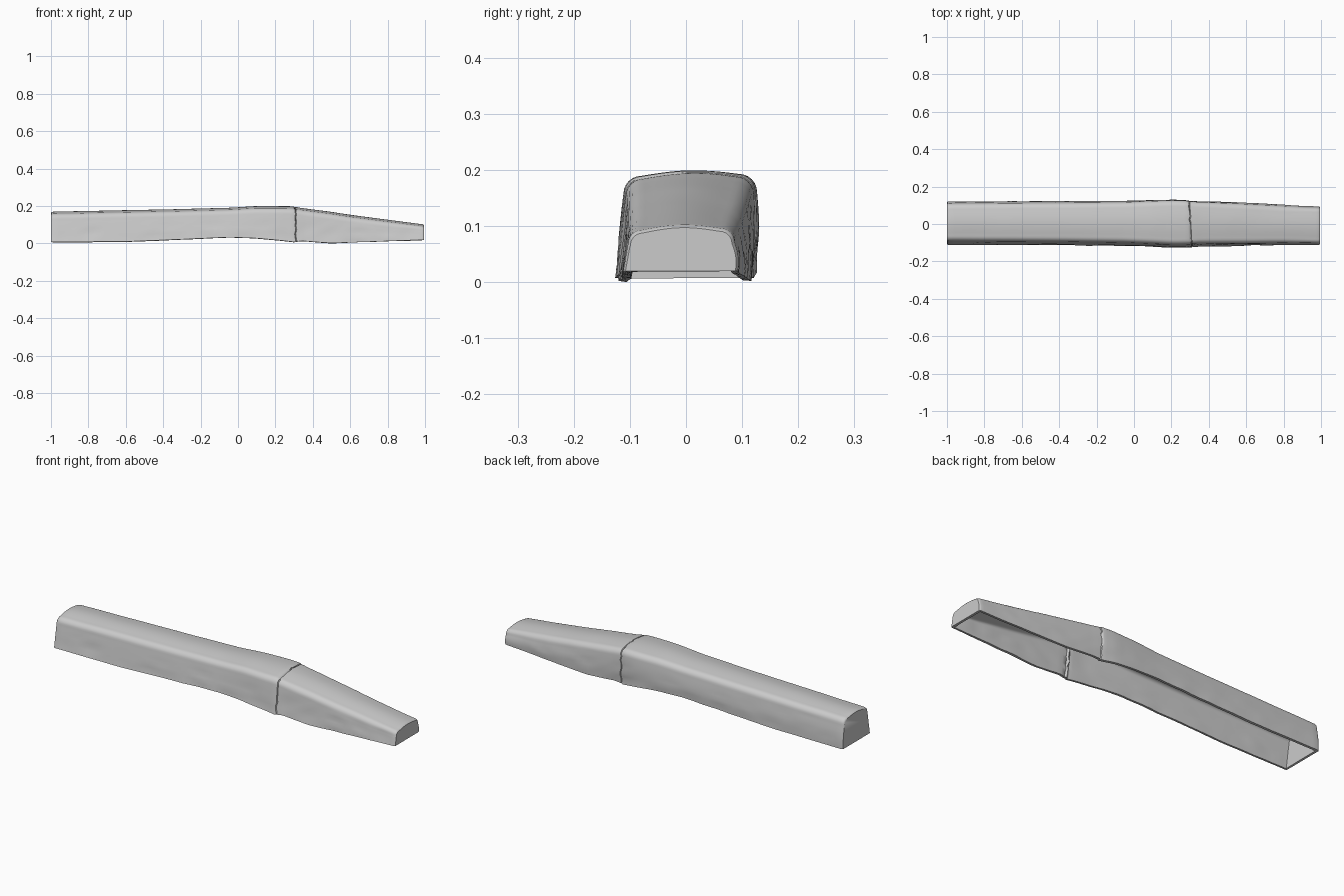
import bpy, bmesh, math
from mathutils import Vector, noise

if "Cube" in bpy.data.objects:
    bpy.data.objects.remove(bpy.data.objects["Cube"])

# Stations: x, top z, bottom z, front bottom y, front top y, back top y, back bottom y
ST = [
    (-1.00, .174, .012, -.112, -.092, .110, .121),
    (-0.60, .182, .014, -.114, -.094, .113, .122),
    (-0.35, .187, .024, -.116, -.096, .114, .122),
    (-0.05, .195, .037, -.120, -.100, .117, .123),
    (0.10, .204, .032, -.123, -.106, .123, .126),
    (0.22, .204, .021, -.128, -.112, .127, .127),
    (0.29, .203, .012, -.128, -.110, .124, .122),
    (0.33, .195, .018, -.122, -.106, .119, .119),
    (0.50, .173, .006, -.120, -.105, .112, .117),
    (0.65, .151, .011, -.116, -.105, .106, .110),
    (0.995, .106, .024, -.112, -.103, .086, .092),
]


def station(x):
    x = min(max(x, ST[0][0]), ST[-1][0])
    for a, b in zip(ST, ST[1:]):
        if x <= b[0]:
            t = (x - a[0]) / (b[0] - a[0])
            return [p + (q - p) * t for p, q in zip(a[1:], b[1:])]


def ring(x, shrink=0.0):
    """Open U-shaped profile with rounded upper corners."""
    zt, zb, fb, ft, bt, bb = station(x)
    zt, fb, ft, bt, bb = zt - shrink, fb + shrink, ft + shrink, bt - shrink, bb - shrink
    h = zt - zb
    r = min(.032, h * .28)
    zs = zt - .007 - r
    pts = [(fb + (ft - fb) * i / 7, zb + (zs - zb) * i / 7) for i in range(7)]
    for i in range(7):
        a = math.pi - i * math.pi / 12
        pts.append((ft + r + r * math.cos(a), zs - .003 + r * math.sin(a)))
    for i in range(1, 10):
        u = i / 10
        pts.append((ft + r + (bt - ft - 2 * r) * u,
                    zs - .003 + r + .003 * u + .008 * math.sin(math.pi * u)))
    for i in range(7):
        a = math.pi / 2 - i * math.pi / 12
        pts.append((bt - r + r * math.cos(a), zs + r * math.sin(a)))
    for i in range(1, 8):
        u = i / 7
        pts.append((bt + (bb - bt) * u + .004 * math.sin(math.pi * u), zs + (zb - zs) * u))
    return pts


# Ring positions (x, inset), with rounded ends and a narrow groove at the seam
SEAM = .302
rows = [(-1, .005), (-.996, .0015), (-.988, 0)]
rows += [(-.96 + i * .03, 0) for i in range(42)]
rows += [(.289, 0), (SEAM - .003, .001), (SEAM, .006), (SEAM + .003, .001), (.315, 0)]
rows += [(.34 + i * .03, 0) for i in range(22)]
rows += [(.985, 0), (.992, .0015), (.995, .004)]

bm = bmesh.new()
grid = []
for x, inset in rows:
    line = []
    near = max(0, 1 - abs(x - SEAM) / .1)
    for k, (y, z) in enumerate(ring(x, inset)):
        # Worn surface: soft dents, mostly on the lower sides
        low = max(0, min(1, (.14 - z) / .08))
        amp = (.001 + .005 * low) * min(1, (1 - abs(x)) * 12)
        d = noise.noise(Vector((x * 7, y * 9, z * 14))) * amp
        jag = near * (-.06 * y + .007 * noise.noise(Vector((y * 60, z * 60, 3))))
        line.append(bm.verts.new((x + jag, y - math.copysign(d, y) if low else y,
                                  z if low else z + d)))
    grid.append(line)
for a, b in zip(grid, grid[1:]):
    for i in range(len(a) - 1):
        bm.faces.new((a[i], a[i + 1], b[i + 1], b[i]))
# End walls
bm.faces.new(grid[0])
bm.faces.new(grid[-1])
bmesh.ops.recalc_face_normals(bm, faces=bm.faces)
if sum(f.normal.z * f.calc_area() for f in bm.faces) < 0:
    bmesh.ops.reverse_faces(bm, faces=bm.faces)
me = bpy.data.meshes.new("hollow_cover")
bm.to_mesh(me)
bm.free()
cover = bpy.data.objects.new("hollow_cover", me)
bpy.context.collection.objects.link(cover)

# Wall thickness, open underside
sol = cover.modifiers.new("wall", 'SOLIDIFY')
sol.thickness = .014
sol.offset = -1
bpy.context.view_layer.objects.active = cover
cover.select_set(True)
bpy.ops.object.modifier_apply(modifier="wall")
low = min(v.co.z for v in me.vertices)
for v in me.vertices:
    v.co.z -= low
bpy.ops.object.shade_smooth_by_angle(angle=math.radians(40))
